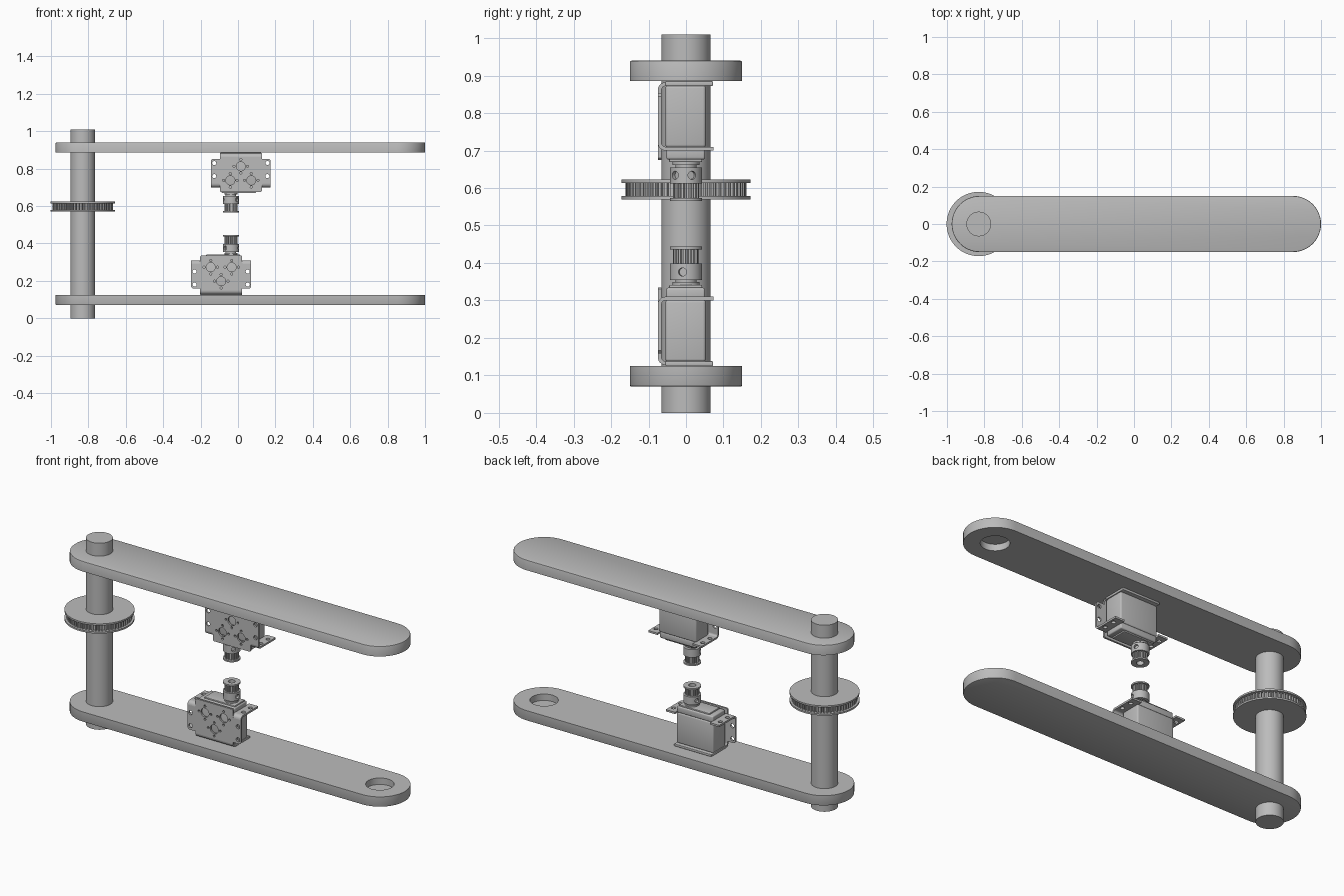
import bpy, bmesh
from math import sin, cos, pi, radians
from mathutils import Matrix, Vector

if "Cube" in bpy.data.objects:
    bpy.data.objects.remove(bpy.data.objects["Cube"])

grey = bpy.data.materials.new("machined_grey")
grey.use_nodes = True
colour = (0.5, 0.5, 0.5, 1)
grey.diffuse_color = colour
grey.node_tree.nodes["Principled BSDF"].inputs["Base Color"].default_value = colour

SHAFT_X, MOTOR_X, SERVO_X, HEIGHT = -0.83, -0.0375, -0.09, 1.01
FRONT = Matrix.Rotation(pi / 2, 4, 'X')       # stands a flat plate up to face the front


def add(name, mesh):
    mesh.name = name
    mesh.materials.clear()
    mesh.materials.append(grey)
    mesh.shade_smooth()
    mesh.set_sharp_from_angle(angle=radians(30))
    ob = bpy.data.objects.new(name, mesh)
    bpy.context.collection.objects.link(ob)
    return ob


def from_bmesh(name, bm):
    bmesh.ops.recalc_face_normals(bm, faces=bm.faces)
    mesh = bpy.data.meshes.new(name)
    bm.to_mesh(mesh)
    bm.free()
    return add(name, mesh)


def evaluated_mesh(ob):
    graph = bpy.context.evaluated_depsgraph_get()
    return bpy.data.meshes.new_from_object(ob.evaluated_get(graph))


def circle(x, y, r, n=32):
    return [(x + r * cos(2 * pi * i / n), y + r * sin(2 * pi * i / n)) for i in range(n)]


def rect(x0, x1, y0, y1):
    return [(x0, y0), (x1, y0), (x1, y1), (x0, y1)]


def stadium(x0, x1, r, n=24):
    right = [(x1 + r * sin(pi * i / n), -r * cos(pi * i / n)) for i in range(n + 1)]
    left = [(x0 - r * sin(pi * i / n), r * cos(pi * i / n)) for i in range(n + 1)]
    return right + left


def gear(x, y, root, tip, teeth):
    pts = []
    for i in range(teeth):
        for r, f in ((root, 0.0), (root, 0.4), (tip, 0.5), (tip, 0.9)):
            a = 2 * pi * (i + f) / teeth
            pts.append((x + r * cos(a), y + r * sin(a)))
    return pts


def plate(name, outlines, low, high, turn=None):
    """Flat plate; outlines after the first are holes."""
    curve = bpy.data.curves.new(name, 'CURVE')
    curve.dimensions, curve.fill_mode = '2D', 'BOTH'
    curve.extrude = (high - low) / 2
    for pts in outlines:
        s = curve.splines.new('POLY')
        s.points.add(len(pts) - 1)
        for p, (x, y) in zip(s.points, pts):
            p.co = (x, y, 0, 1)
        s.use_cyclic_u = True
    tmp = bpy.data.objects.new(name, curve)
    bpy.context.collection.objects.link(tmp)
    mesh = evaluated_mesh(tmp)
    bpy.data.objects.remove(tmp)
    mesh.transform(Matrix.Translation((0, 0, (low + high) / 2)))
    if turn:
        mesh.transform(turn)
    bm = bmesh.new()
    bm.from_mesh(mesh)
    bmesh.ops.remove_doubles(bm, verts=bm.verts, dist=1e-5)
    return from_bmesh(name, bm)


def prism(name, pts, low, high, bevel=0, axis='Z'):
    """Extruded outline; bevels the edge of the low face if asked."""
    bm = bmesh.new()
    place = (lambda a, b: (low, a, b)) if axis == 'X' else (lambda a, b: (a, b, low))
    face = bm.faces.new([bm.verts.new(place(a, b)) for a, b in pts])
    rim = list(face.edges)
    new = bmesh.ops.extrude_face_region(bm, geom=[face], use_keep_orig=True)["geom"]
    step = Vector((high - low, 0, 0) if axis == 'X' else (0, 0, high - low))
    bmesh.ops.translate(bm, verts=[v for v in new if isinstance(v, bmesh.types.BMVert)], vec=step)
    bmesh.ops.recalc_face_normals(bm, faces=bm.faces)
    if bevel:
        bmesh.ops.bevel(bm, geom=rim, offset=bevel, segments=2, profile=0.5, affect='EDGES')
    return from_bmesh(name, bm)


def box(name, x, y, z, bevel):
    bm = bmesh.new()
    bmesh.ops.create_cube(bm, size=1)
    for v in bm.verts:
        v.co = [lo + (c + 0.5) * (hi - lo) for c, (lo, hi) in zip(v.co, (x, y, z))]
    bmesh.ops.bevel(bm, geom=bm.edges[:], offset=bevel, segments=3, profile=0.5, affect='EDGES')
    return from_bmesh(name, bm)


def bend(name, x0, x1, zc, sign):
    """Quarter-round sheet bend from the front plate to a horizontal flange."""
    arc = [pi / 2 * i / 6 for i in range(7)]
    ring = [(r, a) for r, angles in ((0.02, arc), (0.01, arc[::-1])) for a in angles]
    pts = [(-0.055 - r * cos(a), zc + sign * r * sin(a)) for r, a in ring]
    return prism(name, pts, x0, x1, axis='X')


def cut(ob, cutters):
    for c in cutters:
        m = ob.modifiers.new("cut", 'BOOLEAN')
        m.operation, m.object, m.solver = 'DIFFERENCE', c, 'EXACT'
    mesh = evaluated_mesh(ob)
    name = ob.name
    for o in [ob] + cutters:
        bpy.data.objects.remove(o)
    return add(name, mesh)


# Main shaft and its large toothed pulley
prism("main_shaft", circle(SHAFT_X, 0, 0.066, 64), 0, HEIGHT)
bore = circle(SHAFT_X, 0, 0.066, 64)
plate("main_pulley_teeth", [gear(SHAFT_X, 0, 0.15, 0.161, 60), bore], 0.579, 0.614)
for part, low in (("lower", 0.57), ("upper", 0.614)):
    plate("main_pulley_%s_flange" % part, [circle(SHAFT_X, 0, 0.172, 64), bore], low, low + 0.009)

# Arms with a blind bearing recess on the inner face
arm = prism("lower_arm", stadium(-0.825, 0.85, 0.15), 0.07, 0.125, bevel=0.005)
arm = cut(arm, [prism("recess_cutter", circle(0.85, 0, 0.07, 48), 0.09, 0.2)])
flipped = arm.data.copy()
flipped.transform(Matrix.Translation((0, 0, HEIGHT)) @ Matrix.Scale(-1, 4, (0, 0, 1)))
flipped.flip_normals()
add("upper_arm", flipped)

# Lower servo: case, lid and output boss
servo = [
    box("lower_servo_case", (-0.2, 0.022), (-0.055, 0.053), (0.136, 0.302), 0.008),
    box("lower_servo_lid", (-0.197, 0.019), (-0.053, 0.051), (0.3, 0.334), 0.006),
    box("lower_servo_top", (-0.17, 0.012), (-0.045, 0.043), (0.33, 0.341), 0.003),
    prism("lower_servo_boss", circle(MOTOR_X, 0, 0.036), 0.335, 0.349),
    prism("lower_servo_shaft", circle(MOTOR_X, 0, 0.017), 0.34, 0.42),
]

# Front bracket plate with ears and its hole pattern
half = [(0.112, 0.148), (0.112, 0.158), (0.152, 0.158), (0.16, 0.166),
        (0.16, 0.29), (0.118, 0.29), (0.112, 0.296), (0.112, 0.33), (0.107, 0.335)]
outline = [(SERVO_X + x, z) for x, z in half] + [(SERVO_X - x, z) for x, z in half[::-1]]
holes = [circle(SERVO_X + s * 0.142, z, 0.011, 16) for s in (-1, 1) for z in (0.18, 0.25)]
for dx, z in ((-0.056, 0.273), (0.056, 0.273), (0, 0.198)):
    holes.append(circle(SERVO_X + dx, z, 0.024))
    for k in range(4):
        a = k * pi / 2
        holes.append(circle(SERVO_X + dx + 0.036 * cos(a), z + 0.036 * sin(a), 0.006, 12))
servo.append(plate("lower_bracket_front", [outline] + holes, 0.065, 0.075, FRONT))

# Bracket base and the two ear flanges, each joined by a rounded bend
x0, x1 = SERVO_X - 0.112, SERVO_X + 0.112
servo.append(bend("lower_bracket_base_bend", x0, x1, 0.148, -1))
servo.append(box("lower_bracket_base", (x0, x1), (-0.055, 0.072), (0.125, 0.138), 0.003))
for side, s in (("right", -1), ("left", 1)):
    a, b = sorted((SERVO_X + s * 0.105, SERVO_X + s * 0.16))
    servo.append(bend("lower_bracket_%s_bend" % side, a, b, 0.29, 1))
    slots = [circle(SERVO_X + s * 0.14, y, 0.011, 16) for y in (-0.025, 0.035)]
    servo.append(plate("lower_bracket_%s_flange" % side,
                       [rect(a, b, -0.055, 0.073)] + slots, 0.3, 0.31))

# Small drive pulley: hub with set-screw pockets, teeth and end flange
small_bore = circle(MOTOR_X, 0, 0.018)
hub = plate("lower_pulley_hub", [circle(MOTOR_X, 0, 0.043, 48), small_bore], 0.355, 0.398)
pockets = []
for deg in (-13, 158, 223):
    p = prism("pocket_cutter", circle(0, 0, 0.011, 20), 0.031, 0.06)
    p.data.transform(Matrix.Translation((MOTOR_X, 0, 0.376))
                     @ Matrix.Rotation(radians(deg), 4, 'Z') @ Matrix.Rotation(pi / 2, 4, 'Y'))
    pockets.append(p)
servo += [
    cut(hub, pockets),
    plate("lower_pulley_teeth", [gear(MOTOR_X, 0, 0.029, 0.035, 16), small_bore], 0.398, 0.437),
    plate("lower_pulley_flange", [circle(MOTOR_X, 0, 0.043, 48), small_bore], 0.436, 0.444),
    plate("lower_pulley_spacer", [circle(MOTOR_X, 0, 0.028), small_bore], 0.348, 0.356),
]

# Upper servo: the same assembly turned upside down about the front-back axis
turn = Matrix.Translation((2 * MOTOR_X, 0, HEIGHT)) @ Matrix.Rotation(pi, 4, 'Y')
for ob in servo:
    twin = ob.copy()
    twin.name = ob.name.replace("lower", "upper")
    twin.matrix_world = turn
    bpy.context.collection.objects.link(twin)
